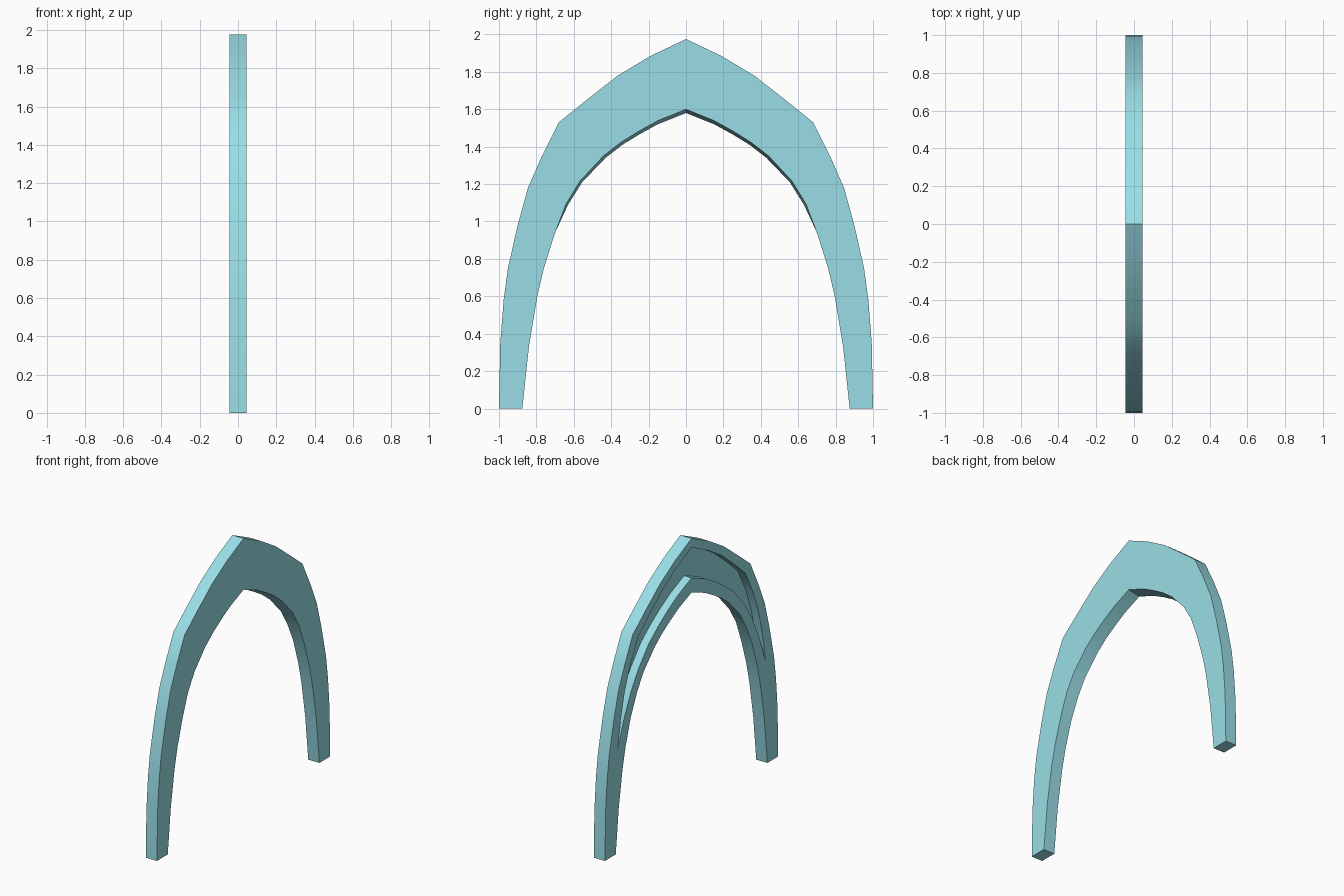
import bpy, bmesh, math
from mathutils import Vector

if "Cube" in bpy.data.objects:
    bpy.data.objects.remove(bpy.data.objects["Cube"])

HALF = 0.045    # half thickness
DEPTH = 0.06    # groove depth

# Half-arch stations, base to apex: outer y,z, inner y,z, groove start and end (fraction outer to inner)
STATIONS = [
    (1.00, 0.00, 0.875, 0.00, 0.5, 0.5),
    (0.993, 0.35, 0.84, 0.33, 0.5, 0.5),
    (0.975, 0.58, 0.795, 0.60, 0.5, 0.5),
    (0.952, 0.75, 0.76, 0.75, 0.5, 0.5),
    (0.90, 0.98, 0.70, 0.94, 0.41, 0.60),
    (0.845, 1.18, 0.63, 1.09, 0.34, 0.67),
    (0.77, 1.35, 0.555, 1.21, 0.28, 0.71),
    (0.68, 1.53, 0.43, 1.34, 0.24, 0.73),
    (0.525, 1.655, 0.34, 1.41, 0.21, 0.73),
    (0.365, 1.78, 0.25, 1.465, 0.19, 0.73),
    (0.19, 1.885, 0.15, 1.52, 0.18, 0.73),
    (0.00, 1.975, 0.00, 1.58, 0.17, 0.73),
]


def section(station, side):
    """Cross-section loop with a groove cut into the -x face."""
    oy, oz, iy, iz, a, b = station
    outer, inner = Vector((oy, oz)), Vector((iy, iz))
    floor = -HALF + (DEPTH if b > a else 0)
    lift = 0.05 if b > 0.65 else 0
    loop = [(HALF, 0), (-HALF, 0), (-HALF, a), (floor, a),
            (floor, b), (-HALF, b), (-HALF, 1), (HALF, 1 - lift)]
    pts = []
    for x, t in loop:
        p = outer.lerp(inner, t)
        pts.append((x, side * p.x, p.y))
    return pts


# Sweep the section up one leg, over the apex and down the other
path = [section(s, 1) for s in STATIONS] + [section(s, -1) for s in STATIONS[-2::-1]]
bm = bmesh.new()
rings = [[bm.verts.new(p) for p in pts] for pts in path]
for r0, r1 in zip(rings, rings[1:]):
    for k in range(8):
        n = (k + 1) % 8
        bm.faces.new((r0[k], r0[n], r1[n], r1[k]))

# Feet
for ring in (rings[0], rings[-1]):
    bm.faces.new([ring[k] for k in (0, 1, 2, 6, 7)])

bmesh.ops.remove_doubles(bm, verts=bm.verts, dist=0.0001)
bmesh.ops.recalc_face_normals(bm, faces=bm.faces)
mesh = bpy.data.meshes.new("pointed_arch")
bm.to_mesh(mesh)
bm.free()

arch = bpy.data.objects.new("pointed_arch", mesh)
bpy.context.collection.objects.link(arch)
mat = bpy.data.materials.new("pale_teal")
mat.diffuse_color = (0.32, 0.73, 0.79, 1)
mat.use_nodes = True
mat.node_tree.nodes["Principled BSDF"].inputs["Base Color"].default_value = mat.diffuse_color
mesh.materials.append(mat)

bpy.context.view_layer.objects.active = arch
arch.select_set(True)
bpy.ops.object.shade_smooth_by_angle(angle=math.radians(30))
